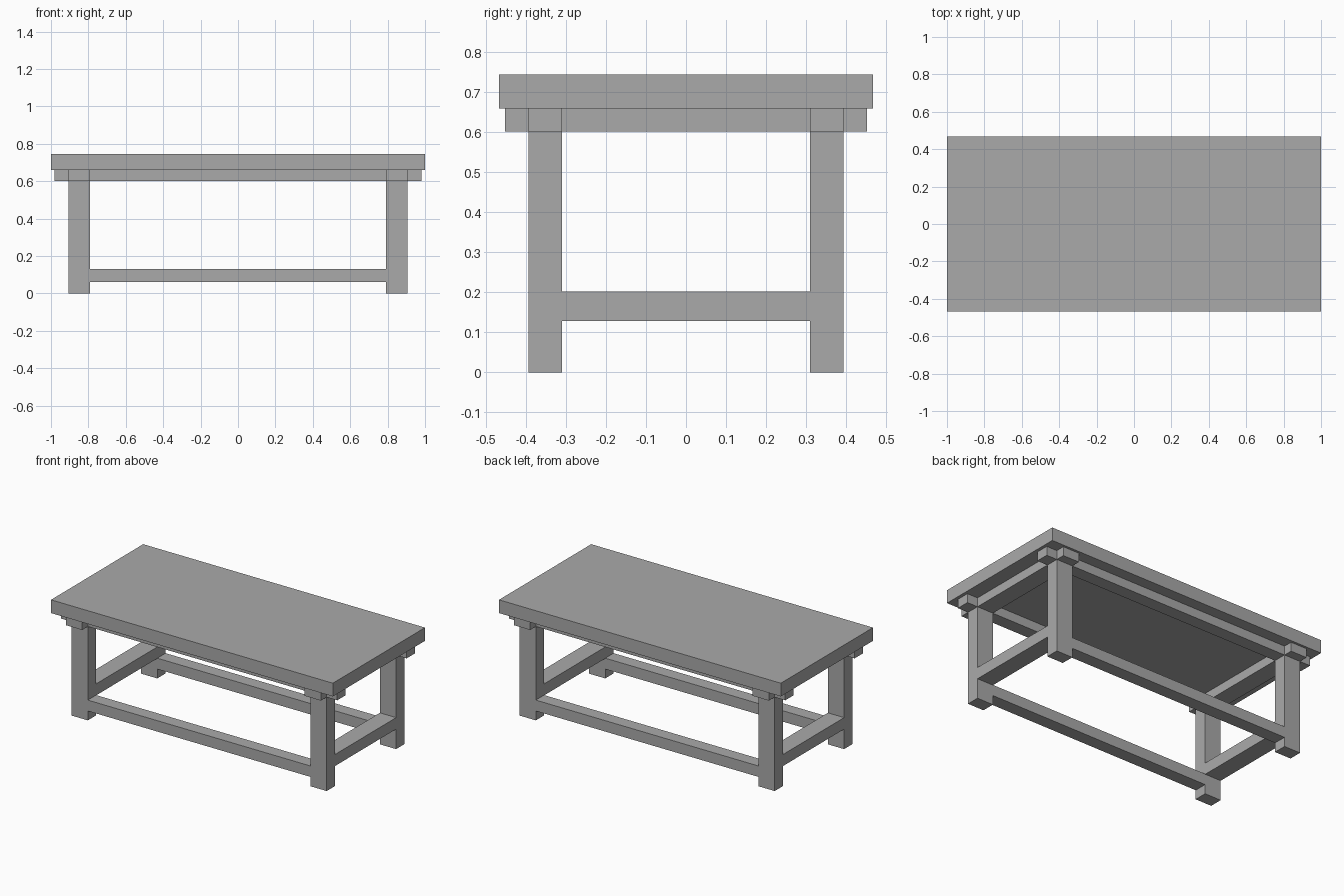
import bpy

cube = bpy.data.objects.get("Cube")
if cube:
    bpy.data.objects.remove(cube, do_unlink=True)

# One plain grey for the whole table
grey = bpy.data.materials.new("plain grey")
grey.use_nodes = True
grey.diffuse_color = (0.4, 0.4, 0.4, 1)
bsdf = next(n for n in grey.node_tree.nodes if n.type == 'BSDF_PRINCIPLED')
bsdf.inputs["Base Color"].default_value = grey.diffuse_color


def box(name, x, y, z):
    """Add a box spanning the given (low, high) ranges."""
    spans = (x, y, z)
    bpy.ops.mesh.primitive_cube_add(size=1, location=[(a + b) / 2 for a, b in spans])
    ob = bpy.context.object
    ob.name = name
    ob.scale = [b - a for a, b in spans]
    bpy.ops.object.transform_apply(location=False, rotation=False, scale=True)
    ob.data.materials.append(grey)
    return ob


def side(sign, low, high):
    """Mirror a range to the wanted side of the centre."""
    return tuple(sorted((sign * low, sign * high)))


LEG_X, LEG_Y = (0.79, 0.905), (0.31, 0.394)
RAIL_Z = (0.602, 0.66)

# Table top
box("table_top", (-1, 1), (-0.467, 0.467), (0.66, 0.745))

# Legs, standing under the crossings of the upper rails
for sx, right_left in ((-1, "right"), (1, "left")):
    for sy, front_back in ((-1, "front"), (1, "back")):
        box(f"{front_back}_{right_left}_leg", side(sx, *LEG_X), side(sy, *LEG_Y), (0, RAIL_Z[0]))

# Long upper rails running past the legs, and the long low stretchers
for sy, name in ((-1, "front"), (1, "back")):
    y = side(sy, *LEG_Y)
    box(f"{name}_upper_rail", (-0.98, 0.98), y, RAIL_Z)
    box(f"{name}_stretcher", (-LEG_X[0], LEG_X[0]), y, (0.06, 0.13))

# Short upper rails, lapped with the long ones in three lengths, and side stretchers
for sx, name in ((-1, "right"), (1, "left")):
    x = side(sx, *LEG_X)
    box(f"{name}_upper_rail", x, (-LEG_Y[0], LEG_Y[0]), RAIL_Z)
    for sy, end in ((-1, "front"), (1, "back")):
        box(f"{name}_{end}_rail_end", x, side(sy, LEG_Y[1], 0.452), RAIL_Z)
    box(f"{name}_stretcher", x, (-LEG_Y[0], LEG_Y[0]), (0.128, 0.202))
